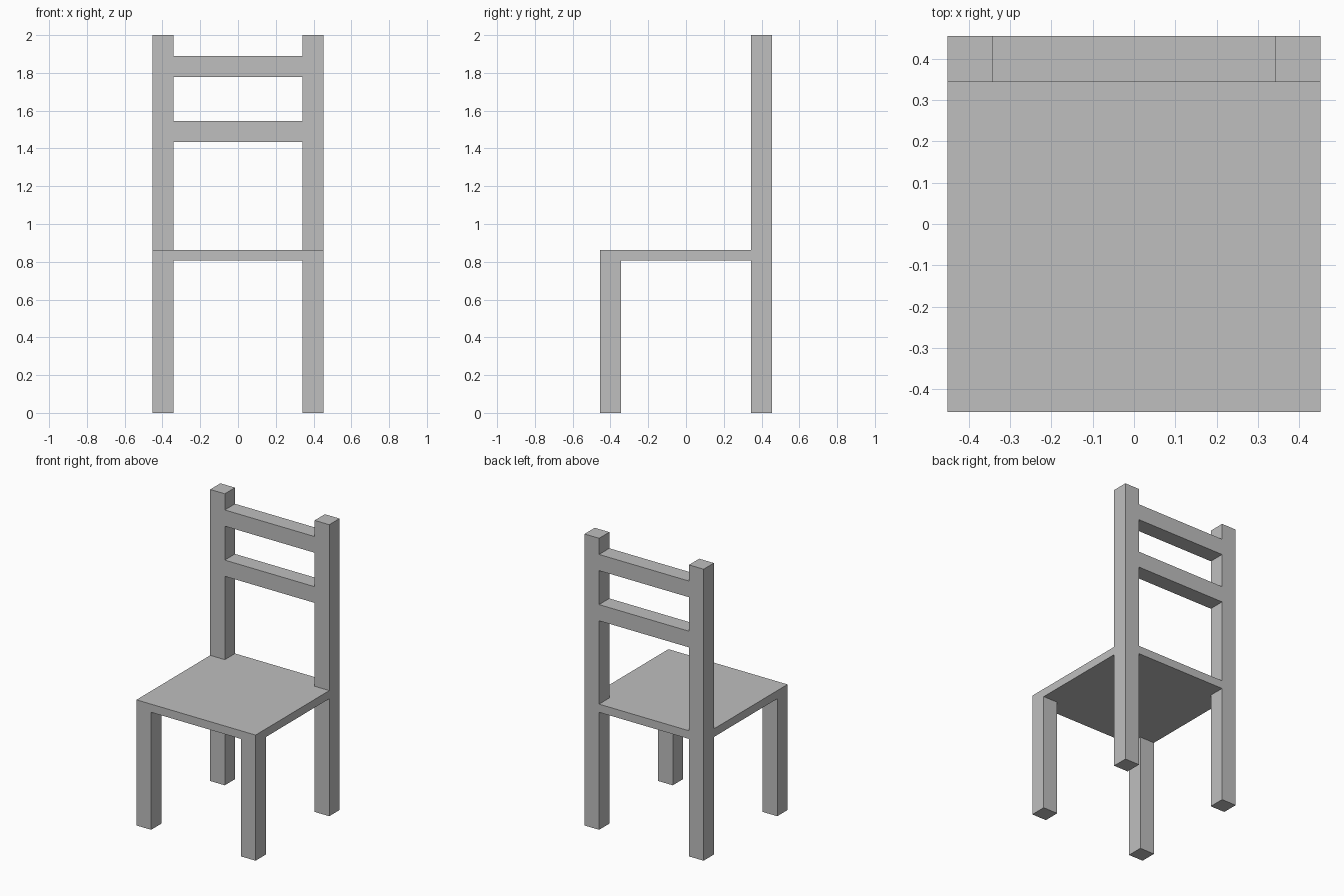
import bpy
import bmesh

cube = bpy.data.objects.get("Cube")
if cube:
    bpy.data.objects.remove(cube, do_unlink=True)

# Main dimensions
HALF_X, HALF_Y = 0.452, 0.455
LEG = 0.111
SEAT_BOTTOM, SEAT_TOP, HEIGHT = 0.806, 0.862, 2.0
INNER_X, INNER_Y = HALF_X - LEG, HALF_Y - LEG

grey = bpy.data.materials.new("light grey")
grey.use_nodes = True
grey.diffuse_color = (0.52, 0.52, 0.52, 1)
grey.node_tree.nodes["Principled BSDF"].inputs["Base Color"].default_value = grey.diffuse_color


def prism(name, outline, z0, z1):
    """Extrude a flat outline from z0 up to z1."""
    bm = bmesh.new()
    face = bm.faces.new([bm.verts.new((x, y, z0)) for x, y in outline])
    top = bmesh.ops.extrude_face_region(bm, geom=[face])["geom"]
    verts = [v for v in top if isinstance(v, bmesh.types.BMVert)]
    bmesh.ops.translate(bm, verts=verts, vec=(0, 0, z1 - z0))
    bmesh.ops.recalc_face_normals(bm, faces=bm.faces)
    mesh = bpy.data.meshes.new(name)
    bm.to_mesh(mesh)
    bm.free()
    mesh.materials.append(grey)
    obj = bpy.data.objects.new(name, mesh)
    bpy.context.collection.objects.link(obj)
    return obj


def rect(x0, x1, y0, y1):
    return [(x0, y0), (x1, y0), (x1, y1), (x0, y1)]


# Legs: short front pair, tall back pair that carries the backrest
for name, y, top in (("front_legs", -HALF_Y, SEAT_BOTTOM), ("back_posts", INNER_Y, HEIGHT)):
    legs = prism(name, rect(INNER_X, HALF_X, y, y + LEG), 0, top)
    legs.modifiers.new("mirror", "MIRROR")

# Seat board, notched around the back posts
right_edge = [(HALF_X, -HALF_Y), (HALF_X, INNER_Y), (INNER_X, INNER_Y), (INNER_X, HALF_Y)]
prism("seat", right_edge + [(-x, y) for x, y in reversed(right_edge)], SEAT_BOTTOM, SEAT_TOP)

# Backrest slats
for name, z in (("lower_slat", 1.434), ("upper_slat", 1.778)):
    prism(name, rect(-INNER_X, INNER_X, INNER_Y, HALF_Y), z, z + LEG)
